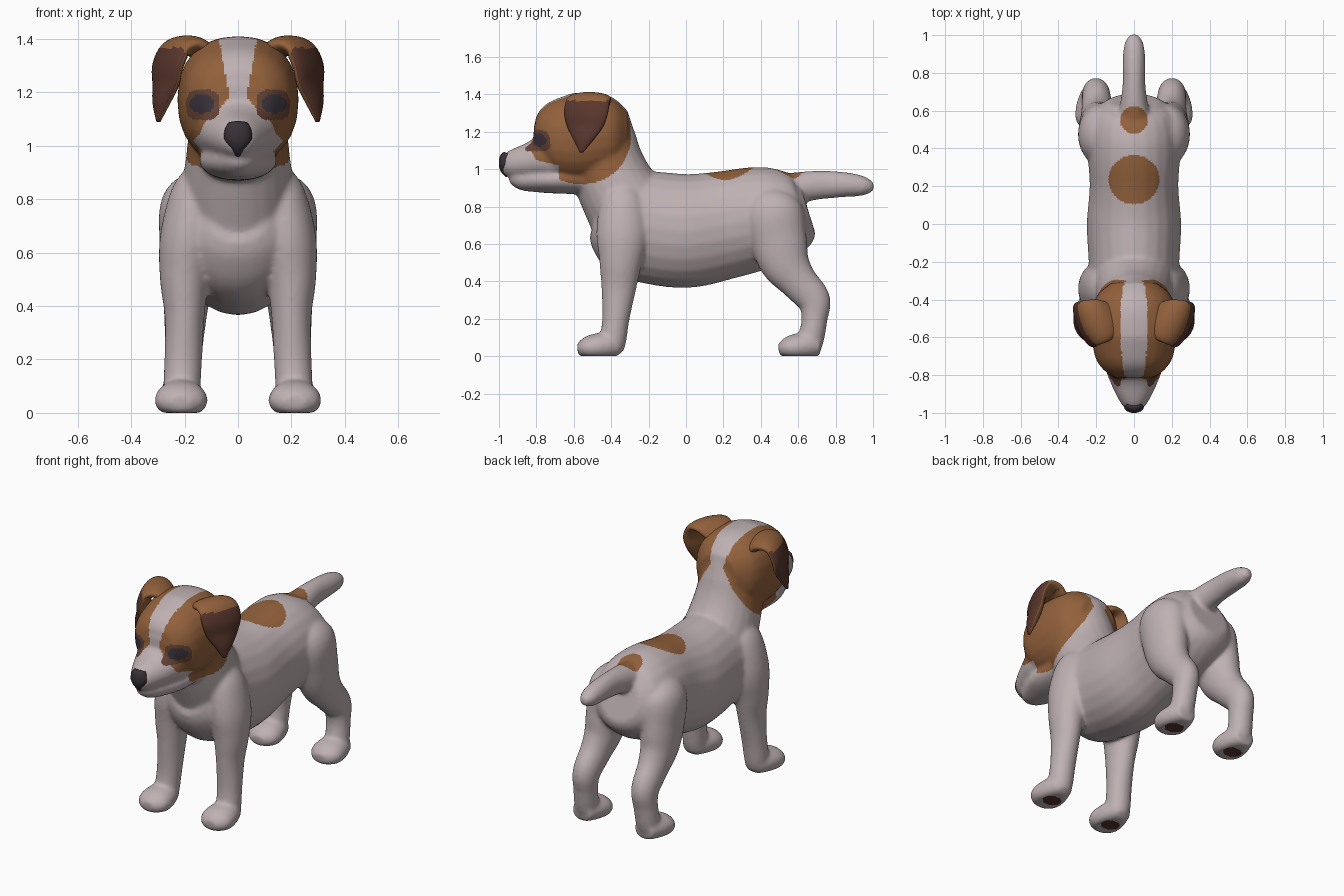
import bpy, bmesh, math
from mathutils import Vector

if "Cube" in bpy.data.objects:
    bpy.data.objects.remove(bpy.data.objects["Cube"])

X = Vector((1, 0, 0))


def material(name, rgb):
    m = bpy.data.materials.new(name)
    m.diffuse_color = (*rgb, 1)
    m.use_nodes = True
    m.node_tree.nodes["Principled BSDF"].inputs["Base Color"].default_value = m.diffuse_color
    return m


WHITE = material("coat white", (0.52, 0.44, 0.45))
BROWN = material("coat brown", (0.29, 0.12, 0.045))
RIM = material("eye rim brown", (0.13, 0.055, 0.035))
EYE = material("eye dark", (0.045, 0.035, 0.045))
DARK = material("ear dark brown", (0.10, 0.038, 0.026))
PAD = material("paw pad brown", (0.085, 0.035, 0.026))
NOSE = material("nose black", (0.04, 0.03, 0.038))


def smooth_path(pts, steps):
    """Catmull-Rom through points that also carry radii."""
    p = [Vector(q) for q in pts]
    p = [p[0] * 2 - p[1]] + p + [p[-1] * 2 - p[-2]]
    out = []
    for i in range(1, len(p) - 2):
        a, b, c, d = p[i - 1:i + 3]
        for k in range(steps):
            t = k / steps
            out.append(0.5 * (2 * b + (c - a) * t + (2 * a - 5 * b + 4 * c - d) * t ** 2
                              + (3 * b - a - 3 * c + d) * t ** 3))
    out.append(p[-2])
    return out


def tube(bm, pts, side=X, power=1.0, n=24, steps=5):
    """Loft ovals along a path; each point is x, y, z, side radius, other radius."""
    path = smooth_path(pts, steps)
    pos = [Vector(q[:3]) for q in path]
    rings = []
    for i, q in enumerate(path):
        t = (pos[min(i + 1, len(pos) - 1)] - pos[max(i - 1, 0)]).normalized()
        s = (side - t * side.dot(t)).normalized()
        u = t.cross(s)
        ring = []
        for k in range(n):
            a = 2 * math.pi * k / n
            ca, sa = (math.copysign(abs(f) ** power, f) for f in (math.cos(a), math.sin(a)))
            v = pos[i] + s * ca * max(q[3], 0.004) + u * sa * max(q[4], 0.004)
            v.z = max(v.z, 0)
            ring.append(bm.verts.new(v))
        rings.append(ring)
    for a, b in zip(rings, rings[1:]):
        for k in range(n):
            bm.faces.new((a[k], a[(k + 1) % n], b[(k + 1) % n], b[k]))
    bm.faces.new(rings[0][::-1])
    bm.faces.new(rings[-1])


def mid(pts):
    return [(0, *p) for p in pts]


def flip(pts, s):
    return [(p[0] * s, *p[1:]) for p in pts]


def finish(bm, name, mats):
    bmesh.ops.recalc_face_normals(bm, faces=bm.faces[:])
    me = bpy.data.meshes.new(name)
    bm.to_mesh(me)
    bm.free()
    for m in mats:
        me.materials.append(m)
    me.shade_smooth()
    ob = bpy.data.objects.new(name, me)
    bpy.context.collection.objects.link(ob)
    return ob


coat = bmesh.new()
# torso, rump to chest
tube(coat, mid([(.65, .79, .13, .14), (.60, .775, .205, .205), (.5, .755, .24, .255),
                (.37, .735, .245, .278), (.2, .70, .235, .29), (0, .67, .25, .305),
                (-.2, .69, .24, .30), (-.33, .71, .235, .28), (-.43, .735, .19, .20),
                (-.48, .75, .12, .12)]))
# neck
tube(coat, mid([(-.28, .75, .22, .24), (-.36, .88, .205, .215), (-.42, 1.0, .19, .205),
                (-.47, 1.12, .18, .212), (-.5, 1.25, .15, .20)]))
# skull
tube(coat, mid([(-.815, 1.16, .085, .075), (-.795, 1.16, .135, .12), (-.72, 1.165, .2, .198),
                (-.6, 1.165, .224, .24), (-.48, 1.18, .224, .23),
                (-.38, 1.18, .197, .195), (-.31, 1.18, .12, .13)]), power=.88)
# muzzle and lower jaw
tube(coat, mid([(-.6, 1.06, .17, .14), (-.75, 1.055, .155, .13), (-.84, 1.04, .125, .1),
                (-.92, 1.028, .087, .08), (-.965, 1.023, .058, .06), (-.987, 1.022, .027, .035)]))
tube(coat, mid([(-.53, .945, .14, .08), (-.7, .945, .145, .075), (-.8, .945, .118, .068),
                (-.88, .945, .08, .058), (-.925, .947, .05, .035), (-.945, .95, .02, .015)]))
# tail
tube(coat, mid([(.55, .89, .09, .09), (.66, .91, .07, .08), (.75, .917, .06, .075),
                (.86, .917, .06, .066), (.95, .91, .052, .052), (1.004, .905, .024, .024)]))

front_leg = [(.13, -.34, .92, .05, .07), (.155, -.34, .82, .095, .12),
             (.185, -.34, .65, .108, .14), (.2, -.35, .5, .093, .114),
             (.2, -.36, .36, .075, .093), (.205, -.375, .2, .071, .073),
             (.21, -.39, .09, .07, .072), (.21, -.40, .03, .065, .065)]
hind_leg = [(.12, .46, .88, .06, .09), (.165, .465, .78, .122, .16), (.185, .495, .62, .109, .152),
            (.19, .53, .5, .099, .134), (.195, .60, .4, .084, .103), (.2, .683, .3, .075, .09),
            (.205, .687, .2, .069, .07), (.21, .67, .1, .07, .07), (.21, .65, .03, .065, .065)]
paw = [(.213, -.355, .05, .06, .05), (.213, -.42, .055, .087, .072), (.213, -.50, .047, .1, .07),
       (.213, -.55, .04, .083, .053), (.213, -.58, .037, .043, .03)]
for s in (1, -1):
    tube(coat, flip(front_leg, s))
    tube(coat, flip(hind_leg, s))
    for dy in (0, 1.075):
        tube(coat, flip([(p[0], p[1] + dy, *p[2:]) for p in paw], s))

# blend the parts into one continuous body
body = finish(coat, "body", [])
rm = body.modifiers.new("fuse", 'REMESH')
rm.mode = 'VOXEL'
rm.voxel_size = 0.0095
sm = body.modifiers.new("soften", 'SMOOTH')
sm.factor = 0.5
sm.iterations = 16
deps = bpy.context.evaluated_depsgraph_get()
fused = bpy.data.meshes.new_from_object(body.evaluated_get(deps))
body.modifiers.clear()
body.data = fused
fused.name = "body"
fused.materials.clear()
for m in (WHITE, BROWN, RIM, EYE, PAD):
    fused.materials.append(m)
fused.shade_smooth()


def oval(a, b, ca, cb, ra, rb, e=2):
    return abs((a - ca) / ra) ** e + abs((b - cb) / rb) ** e < 1


def coat_colour(c, n):
    x, y, z = abs(c.x), c.y, c.z
    # paw pads
    if z < .012 and n.z < -.7:
        return 4 if oval(x, y, .213, -.46 if y < 0 else .605, .055, .05) else 0
    # eyes and their rims
    if y < -.65 and oval(x, z, .135, 1.157, .047, .036):
        return 3
    if y < -.65 and oval(x, z, .132, 1.152, .062, .057, 3):
        return 2
    # face mask with a white blaze
    if z > .88 and y < -.28:
        blaze = .035 + .18 * max(0, z - 1.2)
        if y < -.68:
            blaze += .8 * max(0, 1.18 - z)
        reach = .26 if y > -.555 else .33 if z > 1.12 else .28
        return int(x > blaze and oval(y, z, -.555, 1.17, reach, .25 if z < 1.17 else .45))
    # back patches
    if z > .85 and (oval(x, y, 0, .235, .135, .13) or oval(x, y, 0, .55, .073, .073)):
        return 1
    return 0


for f in fused.polygons:
    f.material_index = coat_colour(f.center, f.normal)

# folded ears with a dark hanging flap turned a little forward
ear = [(.10, -.51, 1.33, .09, .035), (.17, -.515, 1.372, .115, .038),
       (.23, -.525, 1.362, .125, .038), (.262, -.535, 1.30, .127, .036),
       (.27, -.54, 1.23, .105, .033), (.287, -.55, 1.16, .06, .026),
       (.298, -.56, 1.09, .01, .008)]
for s, label in ((1, "left_ear"), (-1, "right_ear")):
    bm = bmesh.new()
    tube(bm, flip(ear, s), side=Vector((.38 * s, .92, 0)), n=28, steps=6)
    ob = finish(bm, label, [BROWN, DARK])
    facing = Vector((.92 * s, -.38, 0))
    for f in ob.data.polygons:
        f.material_index = int(f.center.z < 1.365 and f.center.x * s > .2
                               and f.normal.dot(facing) > .05)

# nose, wide at the top and pointed below
bm = bmesh.new()
tube(bm, mid([(-.955, 1.084, .038, .018), (-.963, 1.065, .048, .032), (-.967, 1.025, .052, .034),
              (-.962, .99, .028, .027), (-.955, .96, .006, .008)]), n=16, steps=3)
finish(bm, "nose", [NOSE])
